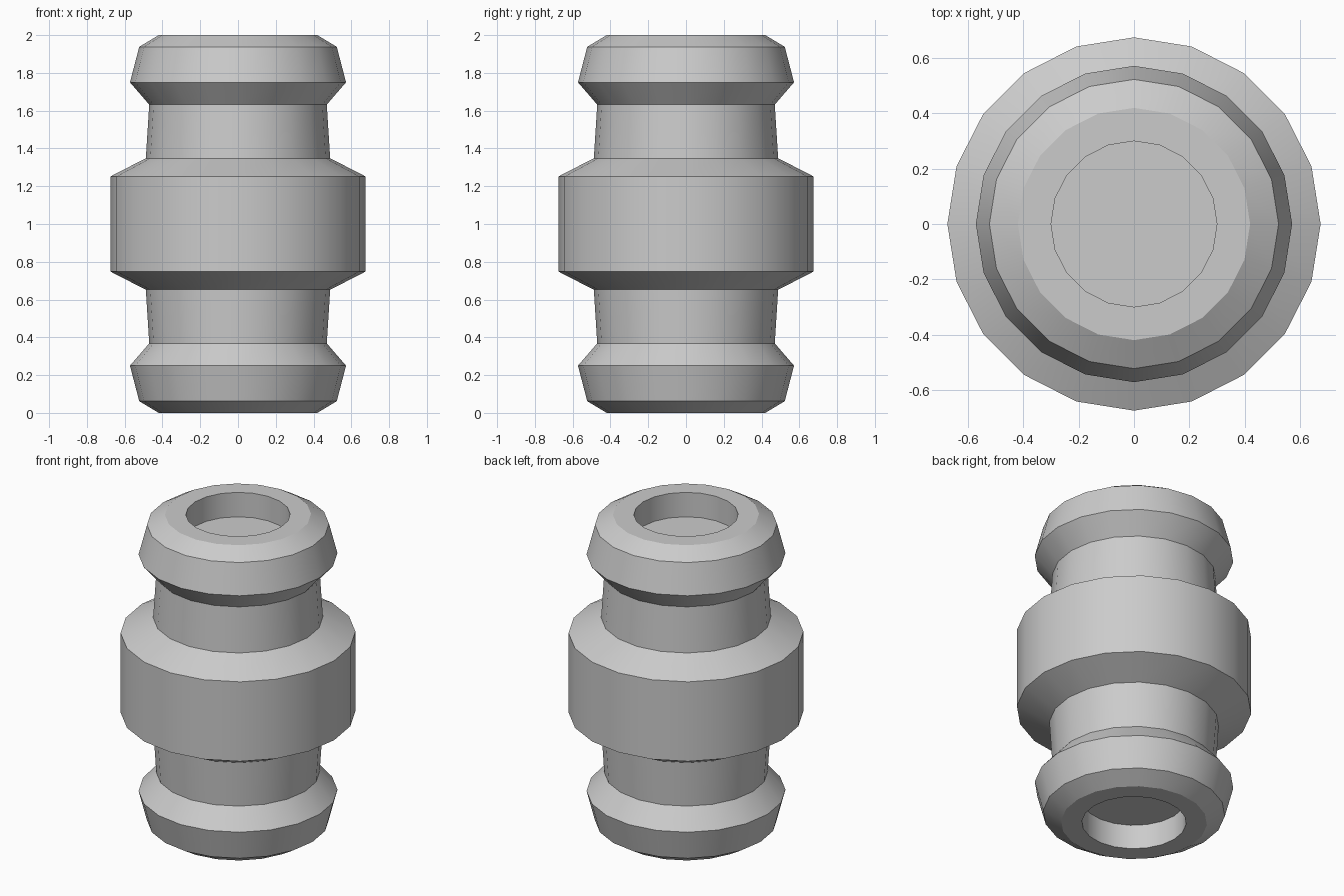
import bpy, bmesh, math

if "Cube" in bpy.data.objects:
    bpy.data.objects.remove(bpy.data.objects["Cube"])

SIDES = 20

# Lower half of the lathe profile (radius, height), from recess floor to the middle band
half = [(0, 0.155), (0.30, 0.155), (0.30, 0), (0.42, 0), (0.523, 0.062),
        (0.572, 0.25), (0.47, 0.368), (0.488, 0.652), (0.675, 0.748)]
profile = half + [(r, 2 - z) for r, z in reversed(half)]


def lathe(name, points, sides):
    """Spin a profile around z into a closed solid."""
    bm = bmesh.new()
    verts = [bm.verts.new((r, 0, z)) for r, z in points]
    edges = [bm.edges.new(pair) for pair in zip(verts, verts[1:])]
    bmesh.ops.spin(bm, geom=verts + edges, cent=(0, 0, 0), axis=(0, 0, 1),
                   angle=2 * math.pi, steps=sides, use_merge=False)
    bmesh.ops.remove_doubles(bm, verts=bm.verts[:], dist=1e-4)
    bmesh.ops.recalc_face_normals(bm, faces=bm.faces[:])
    mesh = bpy.data.meshes.new(name)
    bm.to_mesh(mesh)
    bm.free()
    obj = bpy.data.objects.new(name, mesh)
    bpy.context.collection.objects.link(obj)
    return obj


# Turned connector with a recess in both ends
body = lathe("turned_connector", profile, SIDES)
bpy.context.view_layer.objects.active = body
body.select_set(True)
bpy.ops.object.shade_smooth_by_angle(angle=math.radians(28))
